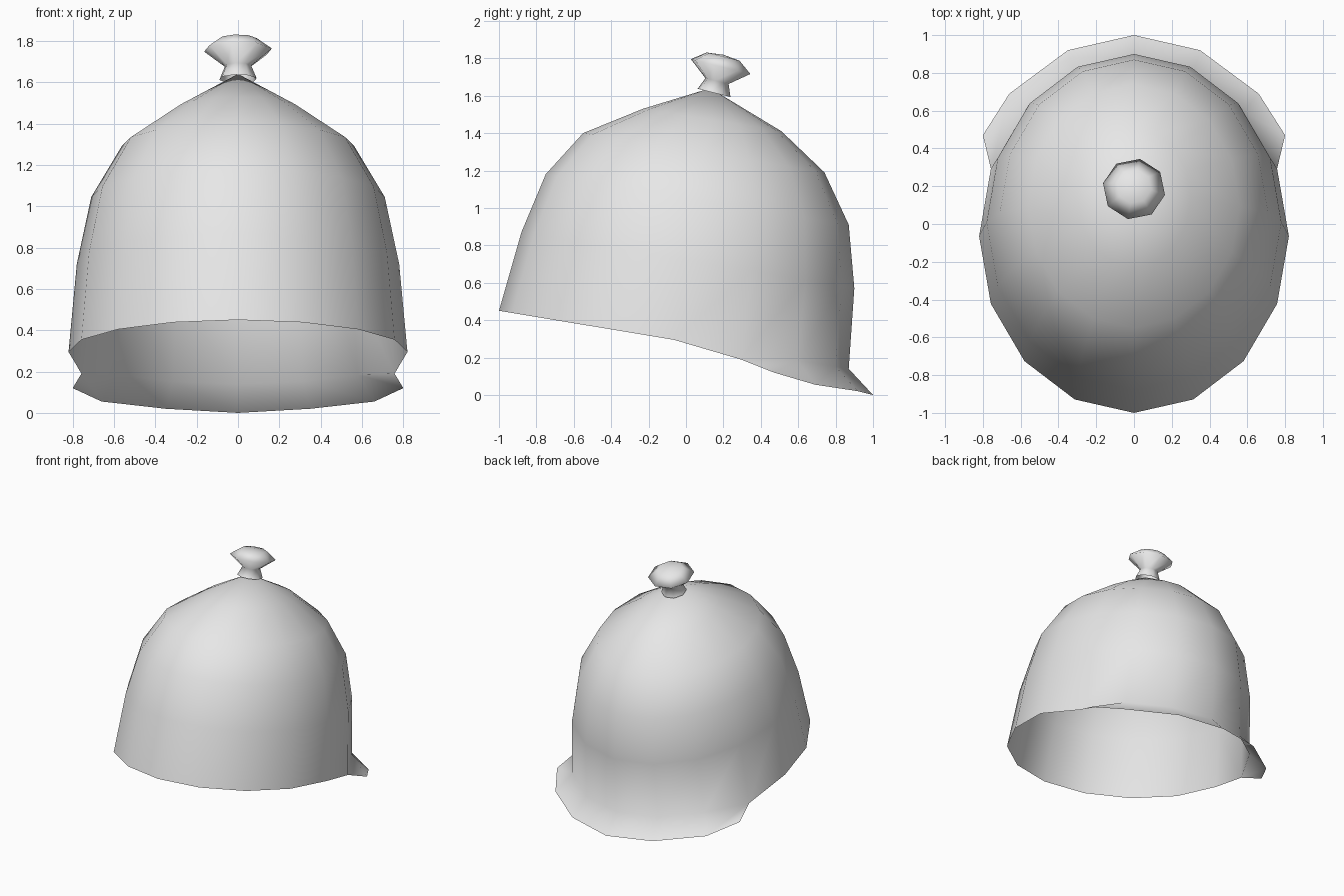
import bpy, bmesh, math
from mathutils import Vector, Matrix

if "Cube" in bpy.data.objects:
    bpy.data.objects.remove(bpy.data.objects["Cube"])

grey = bpy.data.materials.new("light grey")
grey.use_nodes = True
color = (0.8, 0.8, 0.8, 1)
grey.diffuse_color = color
grey.node_tree.nodes["Principled BSDF"].inputs["Base Color"].default_value = color


def finish(bm, name):
    mesh = bpy.data.meshes.new(name)
    bm.to_mesh(mesh)
    bm.free()
    mesh.materials.append(grey)
    for p in mesh.polygons:
        p.use_smooth = True
    obj = bpy.data.objects.new(name, mesh)
    bpy.context.collection.objects.link(obj)
    return obj


def bridge(bm, a, b):
    for i in range(len(a)):
        j = (i + 1) % len(a)
        bm.faces.new((a[i], a[j], b[j], b[i]))


def fan(bm, ring, tip):
    for i in range(len(ring)):
        bm.faces.new((ring[i], ring[(i + 1) % len(ring)], tip))


# Dome: tilted oval rings given as front (y, z), back (y, z), half width
SIDES = 16
LEVELS = [
    ((-1.0, 0.45), (0.87, 0.14), 0.82),
    ((-0.88, 0.87), (0.90, 0.57), 0.78),
    ((-0.75, 1.18), (0.87, 0.91), 0.71),
    ((-0.55, 1.40), (0.74, 1.19), 0.56),
    ((-0.23, 1.53), (0.51, 1.41), 0.30),
]
bm = bmesh.new()
rings = []
for front, back, half in LEVELS:
    f, b = Vector((0, *front)), Vector((0, *back))
    mid, reach = (f + b) / 2, (b - f) / 2
    ring = []
    for k in range(SIDES):
        t = math.tau * k / SIDES        # starts at the back, turns to -x
        ring.append(bm.verts.new(mid + reach * math.cos(t) + Vector((-half * math.sin(t), 0, 0))))
    rings.append(ring)
for low, high in zip(rings, rings[1:]):
    bridge(bm, low, high)
fan(bm, rings[-1], bm.verts.new((0, 0.13, 1.64)))

# Neck flap: flared strip off the back of the rim
rim = rings[0]
for k in (3, -3):
    rim[k].co.z = 0.19
FLAP = [(0, 1.0, 0), (0.35, 0.92, 0.02), (0.66, 0.69, 0.055), (0.80, 0.47, 0.12)]
outer = {}
for k in range(-3, 4):
    x, y, z = FLAP[abs(k)]
    outer[k] = bm.verts.new((-x if k > 0 else x, y, z))
for k in range(-3, 3):
    bm.faces.new((outer[k], outer[k + 1], rim[k + 1], rim[k]))
bmesh.ops.recalc_face_normals(bm, faces=bm.faces)
finish(bm, "helmet_shell")

# Knob: turned eight-sided finial, leaning back
bm = bmesh.new()
knob_rings = []
for r, z in [(0.092, 0), (0.065, 0.065), (0.167, 0.145), (0.092, 0.2)]:
    knob_rings.append([
        bm.verts.new((r * math.cos(t), r * math.sin(t), z))
        for t in (math.radians(45 * k - 11) for k in range(8))])
for low, high in zip(knob_rings, knob_rings[1:]):
    bridge(bm, low, high)
fan(bm, knob_rings[-1], bm.verts.new((0, 0, 0.21)))
bmesh.ops.recalc_face_normals(bm, faces=bm.faces)
knob = finish(bm, "top_knob")
knob.matrix_world = Matrix.Translation((0, 0.15, 1.615)) @ Matrix.Rotation(math.radians(-14), 4, "X")
